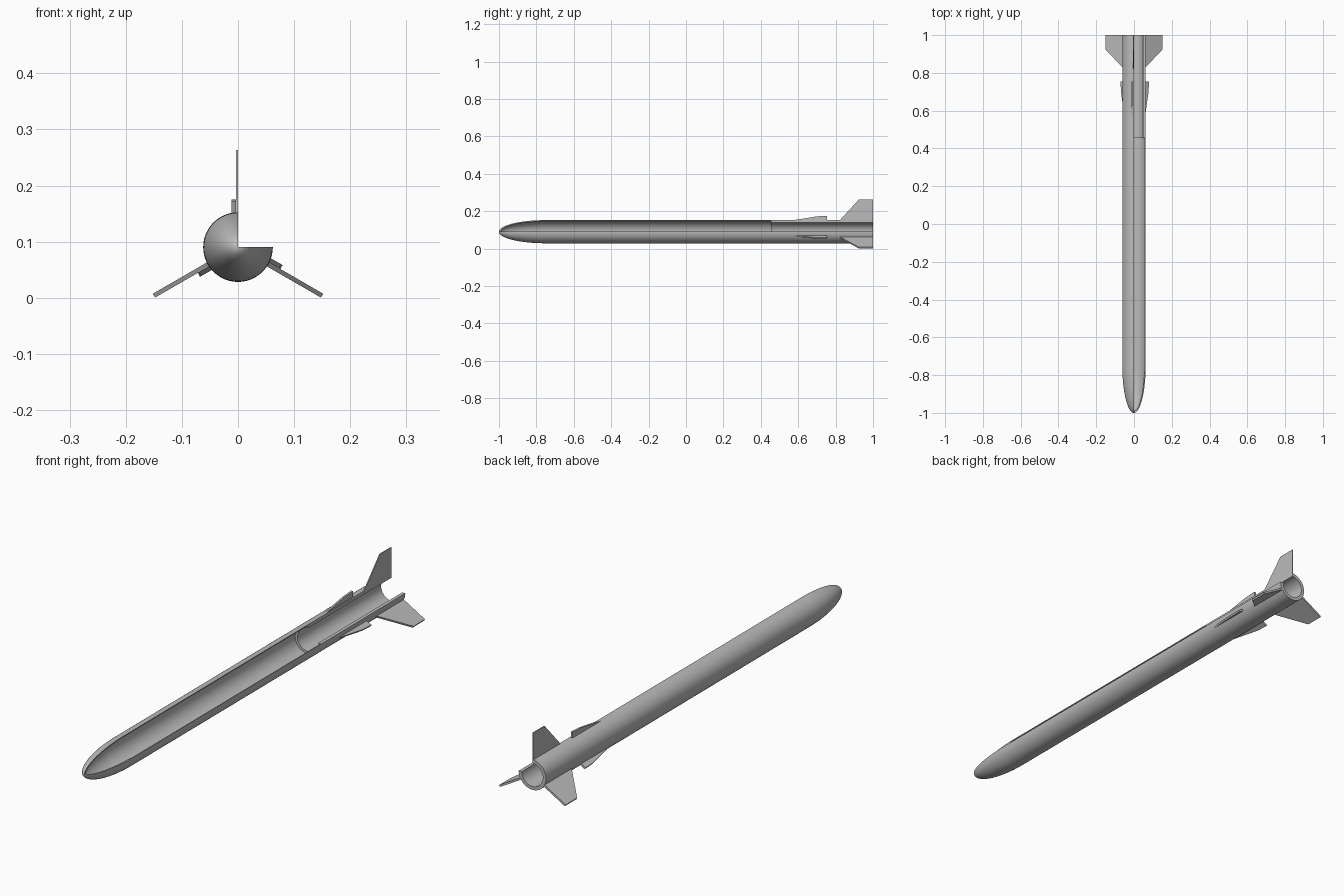
import bpy, bmesh, math

CENTRE_Z = 0.0903
RADIUS = 0.062
BODY_INNER = 0.058
MOTOR_INNER = 0.048
NOSE_END = -0.78
SEGMENTS = 72

cube = bpy.data.objects.get("Cube")
if cube:
    bpy.data.objects.remove(cube, do_unlink=True)

grey = bpy.data.materials.new("plain_grey")
grey.use_nodes = True
grey.diffuse_color = (0.5, 0.5, 0.5, 1)
grey.node_tree.nodes["Principled BSDF"].inputs["Base Color"].default_value = (0.5, 0.5, 0.5, 1)


def finish(bm, name, smooth=False):
    bmesh.ops.recalc_face_normals(bm, faces=bm.faces)
    mesh = bpy.data.meshes.new(name)
    bm.to_mesh(mesh)
    bm.free()
    mesh.materials.append(grey)
    obj = bpy.data.objects.new(name, mesh)
    bpy.context.collection.objects.link(obj)
    if smooth:
        bpy.ops.object.select_all(action="DESELECT")
        obj.select_set(True)
        bpy.context.view_layer.objects.active = obj
        bpy.ops.object.shade_smooth_by_angle(angle=math.radians(30))
    return obj


def lathe(name, outer, inner):
    """Sweep the wall between two (y, radius) lines through three quarters of a turn."""
    bm = bmesh.new()
    section = outer + inner[::-1]
    rings = []
    for i in range(SEGMENTS + 1):
        a = math.radians(90 + 270 * i / SEGMENTS)
        rings.append([bm.verts.new((r * math.cos(a), y, CENTRE_Z + r * math.sin(a)))
                      for y, r in section])
    n = len(section)
    for a, b in zip(rings, rings[1:]):
        for j in range(n):
            k = (j + 1) % n
            bm.faces.new((a[j], a[k], b[k], b[j]))
    # Cut ends, as one quad per step along the wall
    m = len(outer)
    for ring in (rings[0], rings[-1]):
        for j in range(m - 1):
            bm.faces.new((ring[j], ring[j + 1], ring[n - 2 - j], ring[n - 1 - j]))
    bmesh.ops.remove_doubles(bm, verts=bm.verts, dist=1e-6)
    return finish(bm, name, smooth=True)


def plate(name, outline, side_a, side_b, turn):
    """Extrude a (y, radius) outline across the top, then turn it round the body axis."""
    bm = bmesh.new()
    c, s = math.cos(turn), math.sin(turn)
    sides = [[bm.verts.new((x * c - r * s, y, CENTRE_Z + x * s + r * c)) for y, r in outline]
             for x in (side_a, side_b)]
    for side in sides:
        bm.faces.new(side)
    n = len(outline)
    for j in range(n):
        k = (j + 1) % n
        bm.faces.new((sides[0][j], sides[0][k], sides[1][k], sides[1][j]))
    return finish(bm, name)


def nose_line(tip, length, radius, steps=24):
    """Quarter ellipse from the tip back to the end of the nose."""
    span = math.acos(1 - (NOSE_END - tip) / length)
    angles = [span * i / steps for i in range(steps + 1)]
    return [(tip + length * (1 - math.cos(t)), radius * math.sin(t)) for t in angles]


# Hollow nose, body and rear motor liner
nose_outer = nose_line(-1, 0.25, RADIUS)
shoulder = nose_outer[-1][1]
lathe("nose_cone", nose_outer, nose_line(-0.99, 0.24, 0.056))
lathe("body_tube",
      [(NOSE_END, shoulder), (-0.75, RADIUS), (1, RADIUS)],
      [(NOSE_END, BODY_INNER), (-0.75, BODY_INNER), (1, BODY_INNER)])
lathe("motor_tube", [(0.455, BODY_INNER), (1, BODY_INNER)],
      [(0.455, MOTOR_INNER), (1, MOTOR_INNER)])

# Three tail fins with a small tab ahead of each
fin = [(0.82, 0.06), (0.825, 0.064), (0.925, 0.173), (1, 0.173), (1, 0.06)]
tab = [(0.565, 0.06), (0.7, 0.082), (0.755, 0.085), (0.755, 0.06)]
for i, place in enumerate(("top", "right", "left")):
    turn = math.radians(120 * i)
    # The top fin is sliced along the cutaway plane
    plate(place + "_fin", fin, -0.004, 0 if i == 0 else 0.004, turn)
    plate(place + "_tab", tab, -0.012, -0.004, turn)
